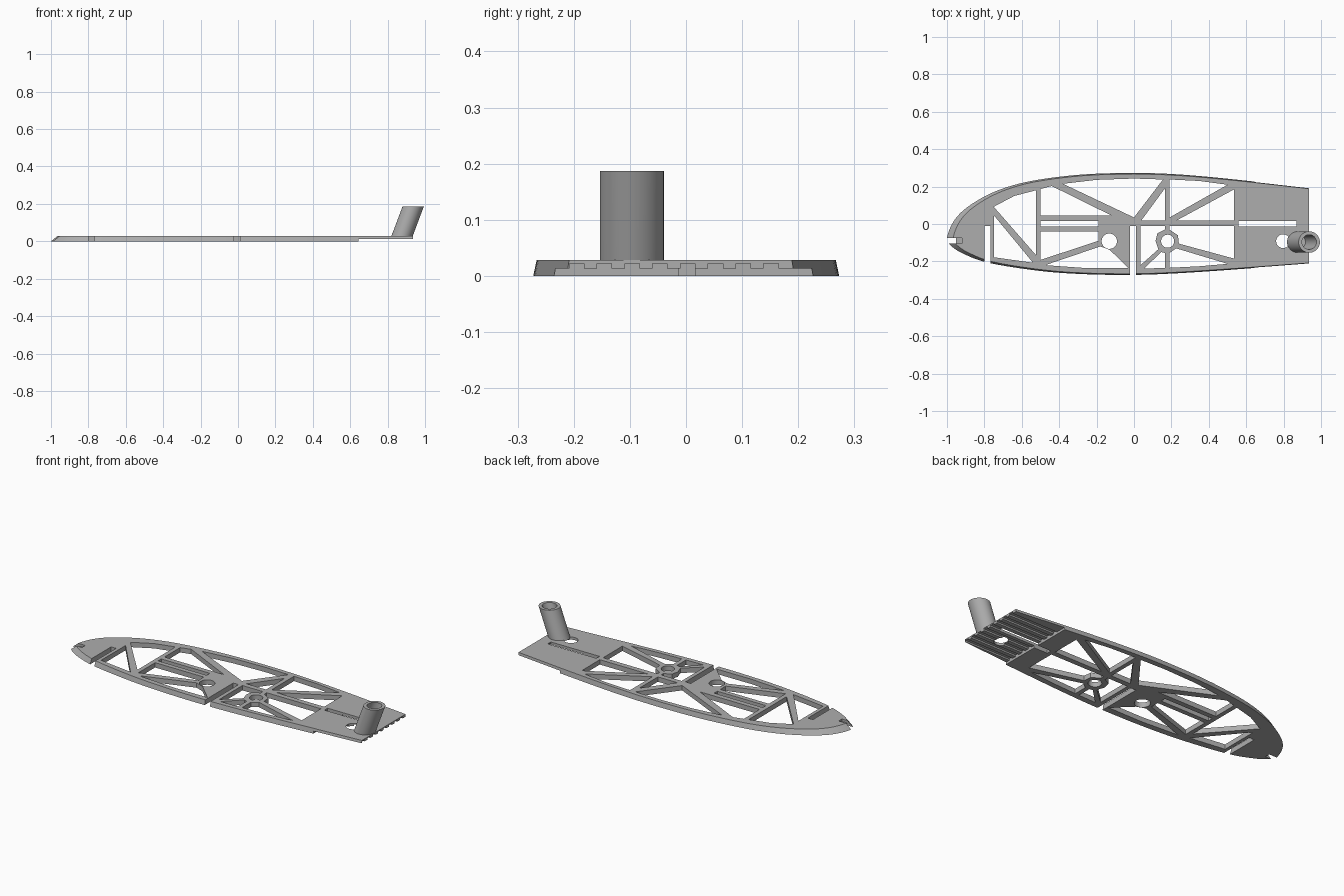
import bpy
import bmesh
import math
from mathutils import Vector

THICK = 0.028
TAIL_START = 0.645

if "Cube" in bpy.data.objects:
    bpy.data.objects.remove(bpy.data.objects["Cube"], do_unlink=True)

grey = bpy.data.materials.new("plain grey")
grey.use_nodes = True
colour = (0.42, 0.42, 0.42, 1)
grey.diffuse_color = colour
grey.node_tree.nodes["Principled BSDF"].inputs["Base Color"].default_value = colour


def make_object(name, bm):
    bmesh.ops.recalc_face_normals(bm, faces=bm.faces)
    mesh = bpy.data.meshes.new(name)
    bm.to_mesh(mesh)
    bm.free()
    mesh.materials.append(grey)
    obj = bpy.data.objects.new(name, mesh)
    bpy.context.collection.objects.link(obj)
    return obj


def loft(bm, lower, upper):
    """Closed solid between two rings with equal point counts."""
    a = [bm.verts.new(p) for p in lower]
    b = [bm.verts.new(p) for p in upper]
    bm.faces.new(a)
    bm.faces.new(b)
    for i in range(len(a)):
        j = (i + 1) % len(a)
        bm.faces.new((a[i], a[j], b[j], b[i]))


def prism(bm, points, low=-0.05, high=0.08):
    loft(bm, [(x, y, low) for x, y in points], [(x, y, high) for x, y in points])


def rect(x0, x1, y0, y1):
    return [(x0, y0), (x1, y0), (x1, y1), (x0, y1)]


def circle(x, y, r, n=32):
    turns = [2 * math.pi * i / n for i in range(n)]
    return [(x + r * math.cos(t), y + r * math.sin(t)) for t in turns]


def smooth_path(points, steps=5):
    """Catmull-Rom curve through the given points."""
    pts = [Vector(p) for p in points]
    pts = [2 * pts[0] - pts[1]] + pts + [2 * pts[-1] - pts[-2]]
    out = []
    for a, b, c, d in zip(pts, pts[1:], pts[2:], pts[3:]):
        for k in range(steps):
            t = k / steps
            out.append(0.5 * (2 * b + (c - a) * t + (2 * a - 5 * b + 4 * c - d) * t ** 2
                              + (3 * b - a - 3 * c + d) * t ** 3))
    return out + [pts[-2]]


def cut(target, bm):
    """Subtract the solids in bm from the target and bake the result."""
    cutter = make_object("cutter", bm)
    cutter.hide_render = True
    mod = target.modifiers.new("cut", "BOOLEAN")
    mod.operation = "DIFFERENCE"
    mod.solver = "EXACT"
    mod.object = cutter
    graph = bpy.context.evaluated_depsgraph_get()
    baked = bpy.data.meshes.new_from_object(target.evaluated_get(graph))
    target.modifiers.clear()
    target.data = baked
    bpy.data.objects.remove(cutter, do_unlink=True)


# Deck outline, from the tail round the nose and back
outline = smooth_path([
    (0.935, 0.193), (0.54, 0.238), (0.24, 0.265), (0, 0.273), (-0.27, 0.265),
    (-0.51, 0.237), (-0.67, 0.2), (-0.8, 0.147), (-0.91, 0.075), (-0.97, 0.005),
    (-1, -0.075), (-0.985, -0.11), (-0.92, -0.155), (-0.78, -0.207), (-0.51, -0.25),
    (-0.27, -0.268), (0, -0.272), (0.24, -0.263), (0.54, -0.243), (0.935, -0.213)])


def top_edge(p):
    # sides lean inwards, most of all at the nose
    return (p.x * 0.966 if p.x < 0 else p.x, p.y * 0.978, THICK)


bm = bmesh.new()
loft(bm, [(p.x, p.y, 0) for p in outline], [top_edge(p) for p in outline])
deck = make_object("deck_frame", bm)

# Openings between the truss bars
openings = [
    [(-0.75, 0.092), (-0.64, 0.15), (-0.525, 0.18), (-0.525, -0.165)],
    [(-0.748, 0.045), (-0.54, -0.207), (-0.748, -0.178)],
    [(-0.5, 0.187), (-0.44, 0.203), (-0.12, 0.045), (-0.5, 0.045)],
    [(-0.5, -0.04), (-0.19, -0.04), (-0.19, -0.09), (-0.5, -0.192)],
    [(-0.475, -0.22), (-0.18, -0.12), (-0.13, -0.138), (-0.03, -0.235), (-0.25, -0.236)],
    [(-0.38, 0.215), (0, 0.035), (0.155, 0.238), (0, 0.243), (-0.2, 0.236)],
    [(0.165, 0.19), (0.165, 0.02), (0.04, 0.02)],
    [(0.19, 0.238), (0.35, 0.23), (0.5, 0.21), (0.19, 0.035)],
    [(0.535, 0.185), (0.535, 0.02), (0.23, 0.02)],
    [(0.19, -0.01), (0.535, -0.01), (0.535, -0.185), (0.24, -0.105),
     (0.235, -0.06), (0.19, -0.03)],
    [(0.19, -0.155), (0.225, -0.13), (0.5, -0.213), (0.35, -0.226), (0.19, -0.234)],
    [(0.165, -0.155), (0.145, -0.15), (0.055, -0.238), (0.165, -0.235)],
    [(0.035, -0.01), (0.165, -0.01), (0.165, -0.03), (0.125, -0.05), (0.115, -0.09),
     (0.13, -0.135), (0.035, -0.22)],
]
# Long slots, edge slots and nose notch
openings += [
    rect(-0.5, -0.19, -0.013, 0.016),
    rect(0.56, 0.87, -0.013, 0.016),
    rect(-0.8, -0.768, -0.4, -0.012),
    rect(-0.022, 0.012, -0.4, -0.012),
    rect(-1.1, -0.952, -0.105, -0.075),
]
# Round holes
openings += [circle(-0.132, -0.092, 0.041), circle(0.18, -0.092, 0.035),
             circle(0.797, -0.092, 0.037)]
bm = bmesh.new()
for shape in openings:
    prism(bm, shape)
cut(deck, bm)

# Shallow pocket behind the nose notch
bm = bmesh.new()
prism(bm, rect(-0.97, -0.92, -0.105, -0.075), low=0.014)
cut(deck, bm)

# Raised underside of the tail, then its lengthwise grooves
bm = bmesh.new()
prism(bm, rect(TAIL_START, 1.1, -0.4, 0.4), high=0.013)
cut(deck, bm)
bm = bmesh.new()
for i in range(8):
    y = -0.195 + i * 0.0495
    prism(bm, rect(TAIL_START, 1.1, y - 0.013, y + 0.013), high=0.022)
cut(deck, bm)

# Leaning open tube at the tail: outer wall, rim, bore and closed floor
rings = [(0.057, 0.023), (0.057, 0.187), (0.039, 0.187), (0.039, 0.03)]
bm = bmesh.new()
loops = []
for r, z in rings:
    centre_x = 0.877 + 0.06 * (z - THICK) / 0.159
    loops.append([bm.verts.new((x, y, z)) for x, y in circle(centre_x, -0.0965, r, 48)])
for a, b in zip(loops, loops[1:]):
    for i in range(len(a)):
        j = (i + 1) % len(a)
        bm.faces.new((a[i], a[j], b[j], b[i]))
bm.faces.new(loops[0])
bm.faces.new(loops[-1])
tube = make_object("tail_tube", bm)

for obj in (deck, tube):
    bpy.ops.object.select_all(action="DESELECT")
    obj.select_set(True)
    bpy.context.view_layer.objects.active = obj
    bpy.ops.object.shade_smooth_by_angle(angle=math.radians(30))
